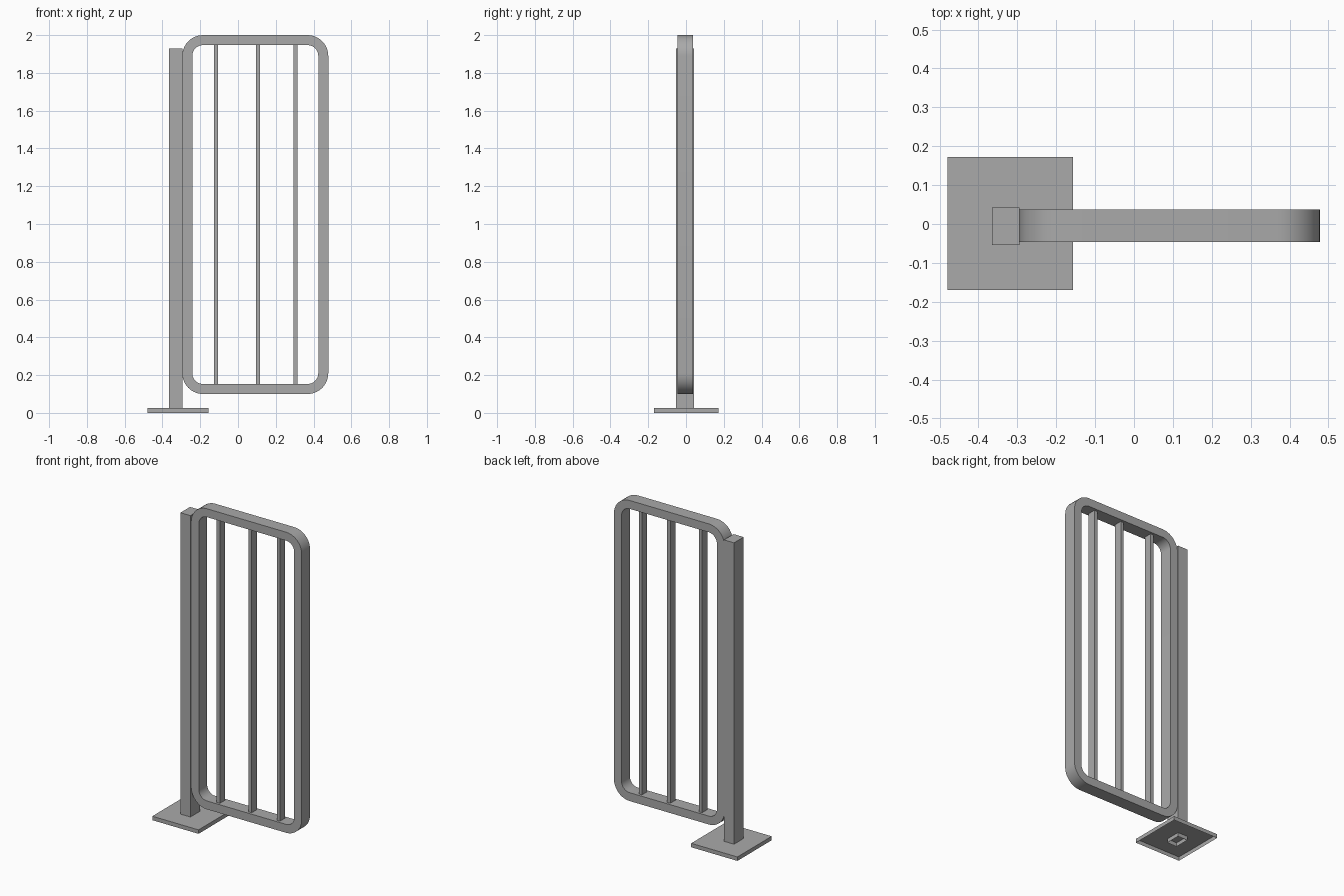
import bpy, bmesh, math

cube = bpy.data.objects.get("Cube")
if cube:
    bpy.data.objects.remove(cube, do_unlink=True)

# Single painted metal colour
metal = bpy.data.materials.new("grey_metal")
metal.use_nodes = True
metal.diffuse_color = (0.4, 0.4, 0.4, 1)
metal.node_tree.nodes["Principled BSDF"].inputs["Base Color"].default_value = (0.4, 0.4, 0.4, 1)


def finish(name, bm):
    bmesh.ops.recalc_face_normals(bm, faces=bm.faces)
    mesh = bpy.data.meshes.new(name)
    bm.to_mesh(mesh)
    bm.free()
    mesh.materials.append(metal)
    obj = bpy.data.objects.new(name, mesh)
    bpy.context.collection.objects.link(obj)
    return obj


def box(name, x, y, z, open_bottom=False):
    """Box from (min, max) pairs, optionally left open underneath."""
    bm = bmesh.new()
    bmesh.ops.create_cube(bm, size=1)
    for v in bm.verts:
        v.co = [lo + (hi - lo) * (c + 0.5) for c, (lo, hi) in zip(v.co, (x, y, z))]
    bmesh.ops.recalc_face_normals(bm, faces=bm.faces)
    if open_bottom:
        under = [f for f in bm.faces if f.normal.z < -0.5]
        bmesh.ops.delete(bm, geom=under, context='FACES_ONLY')
    return finish(name, bm)


def rounded_outline(x, z, radius, steps=10):
    """Rounded rectangle as a list of (x, z) points."""
    corners = [(x[1], z[1], -1, -1), (x[0], z[1], 1, -1),
               (x[0], z[0], 1, 1), (x[1], z[0], -1, 1)]
    points = []
    for i, (cx, cz, sx, sz) in enumerate(corners):
        for k in range(steps + 1):
            a = (i + k / steps) * math.pi / 2
            points.append((cx + sx * radius + radius * math.cos(a),
                           cz + sz * radius + radius * math.sin(a)))
    return points


# Base plate and hinge post, both hollow underneath
box("base_plate", (-0.48, -0.157), (-0.17, 0.172), (0, 0.025), True)
box("post", (-0.365, -0.295), (-0.054, 0.042), (0, 1.93), True)

# Rounded gate frame: an outer and an inner outline, front and back
left, right, low, high, tube = -0.295, 0.478, 0.1, 2.0, 0.053
front, back = -0.046, 0.037
outer = rounded_outline((left, right), (low, high), 0.11)
inner = rounded_outline((left + tube, right - tube), (low + tube, high - tube), 0.057)
bm = bmesh.new()
rings = [[bm.verts.new((px, y, pz)) for px, pz in outline]
         for outline, y in ((outer, front), (outer, back), (inner, back), (inner, front))]
count = len(outer)
for r in range(4):
    a, b = rings[r], rings[(r + 1) % 4]
    for i in range(count):
        j = (i + 1) % count
        bm.faces.new((a[i], a[j], b[j], b[i]))
frame = finish("gate_frame", bm)
bpy.context.view_layer.objects.active = frame
frame.select_set(True)
bpy.ops.object.shade_smooth_by_angle(angle=math.radians(30))

# Upright bars inside the frame
for i, cx in enumerate((-0.117, 0.106, 0.304)):
    box(f"upright_bar_{i + 1}", (cx - 0.011, cx + 0.011), (-0.03, 0.021),
        (low + tube - 0.005, high - tube + 0.005))
